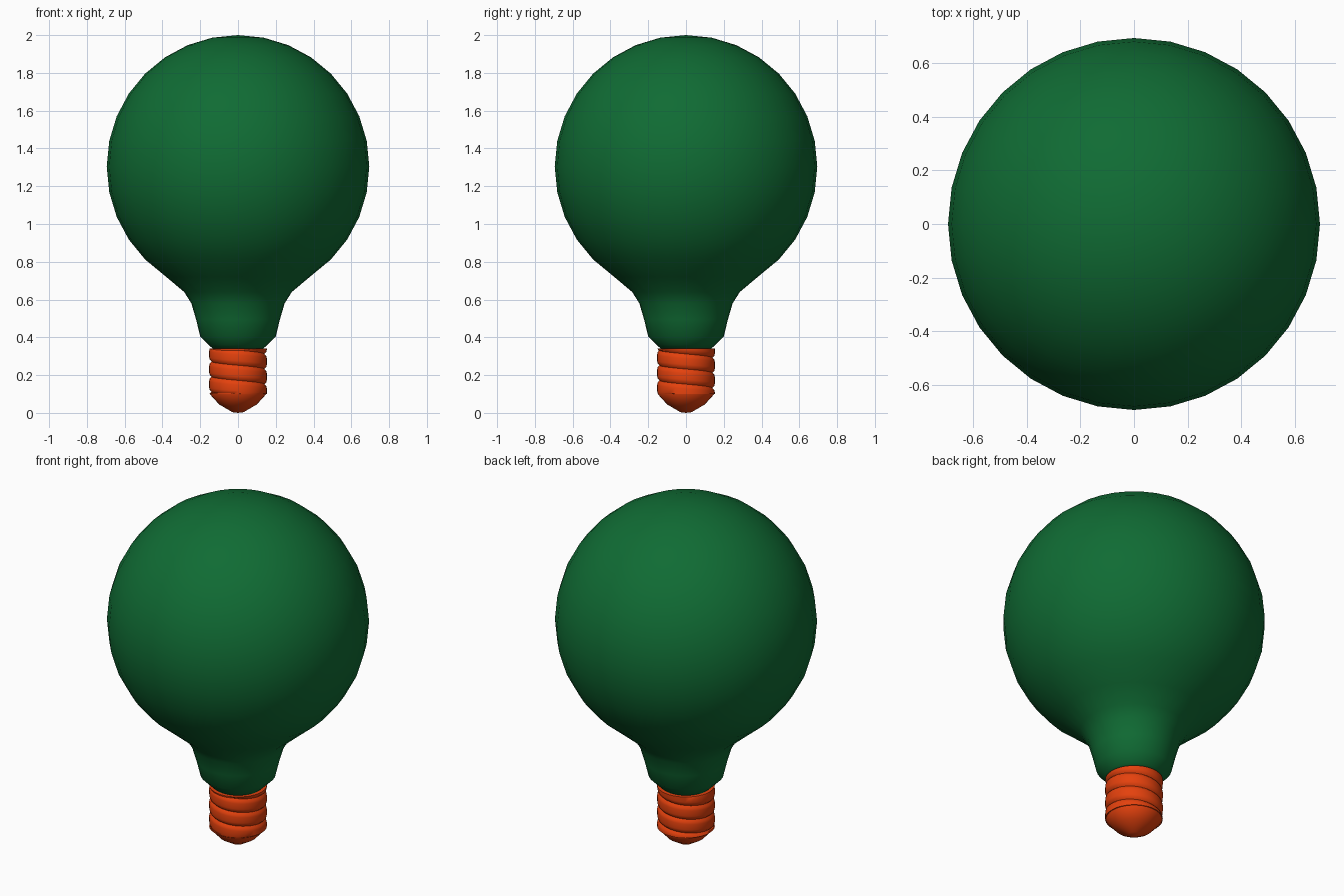
import bpy, bmesh, math

if "Cube" in bpy.data.objects:
    bpy.data.objects.remove(bpy.data.objects["Cube"])

SEG = 32


def material(name, rgb):
    m = bpy.data.materials.new(name)
    m.diffuse_color = (*rgb, 1)
    m.use_nodes = True
    m.node_tree.nodes["Principled BSDF"].inputs["Base Color"].default_value = m.diffuse_color
    return m


def finish(bm, name, mat, angle):
    bmesh.ops.remove_doubles(bm, verts=bm.verts, dist=1e-4)
    bmesh.ops.dissolve_degenerate(bm, edges=bm.edges, dist=1e-4)
    bmesh.ops.recalc_face_normals(bm, faces=bm.faces)
    me = bpy.data.meshes.new(name)
    bm.to_mesh(me)
    bm.free()
    me.materials.append(mat)
    ob = bpy.data.objects.new(name, me)
    bpy.context.collection.objects.link(ob)
    bpy.ops.object.select_all(action='DESELECT')
    bpy.context.view_layer.objects.active = ob
    ob.select_set(True)
    bpy.ops.object.shade_smooth_by_angle(angle=math.radians(angle))
    return ob


def sweep(point, rows):
    """Grid of quads around z; point(row, turn) returns (radius, z)."""
    bm = bmesh.new()
    grid = []
    for i in range(rows):
        ring = []
        for j in range(SEG + 1):
            r, z = point(i, j / SEG)
            a = math.tau * j / SEG
            ring.append(bm.verts.new((r * math.cos(a), r * math.sin(a), z)))
        grid.append(ring)
    for lo, hi in zip(grid, grid[1:]):
        for j in range(SEG):
            bm.faces.new((lo[j], lo[j + 1], hi[j + 1], hi[j]))
    return bm


def lathe(name, profile, mat, angle):
    return finish(sweep(lambda i, t: profile[i], len(profile)), name, mat, angle)


green = material("green glass", (0.005, 0.148, 0.034))
orange = material("orange metal", (0.78, 0.053, 0.004))

# Glass globe: neck profile blending into a sphere
neck = [(0, 0.335), (0.13, 0.337), (0.155, 0.36), (0.20, 0.405), (0.222, 0.495),
        (0.247, 0.58), (0.285, 0.64), (0.38, 0.72)]
globe = [(0.695 * math.cos(math.radians(a)), 1.304 + 0.696 * math.sin(math.radians(a)))
         for a in [-45 + 11.25 * k for k in range(13)]]
lathe("glass_globe", neck + globe, green, 60)

# Screw thread: profile rows follow a left-handed helix, clamped at both ends
PITCH, LOW, HIGH, R = 0.08, 0.10, 0.34, 0.153
ridge = [(0, R - 0.013), (0.13, R - 0.003), (0.3, R), (0.7, R), (0.87, R - 0.003)]


def thread(i, turn):
    lap, k = divmod(i, len(ridge))
    off, r = ridge[k]
    z = 0.072 + PITCH * (lap + off - turn)
    return r, min(HIGH, max(LOW, z))


finish(sweep(thread, 5 * len(ridge) + 1), "screw_thread", orange, 50)

# Contact tip and the top cap of the screw base
lathe("contact_tip", [(0, 0), (0.03, 0.004), (0.10, 0.045), (0.148, 0.098), (0.148, 0.105), (0, 0.115)],
      orange, 60)
lathe("base_cap", [(0, 0.328), (0.148, 0.33), (0.15, 0.34), (0, 0.341)], orange, 40)
